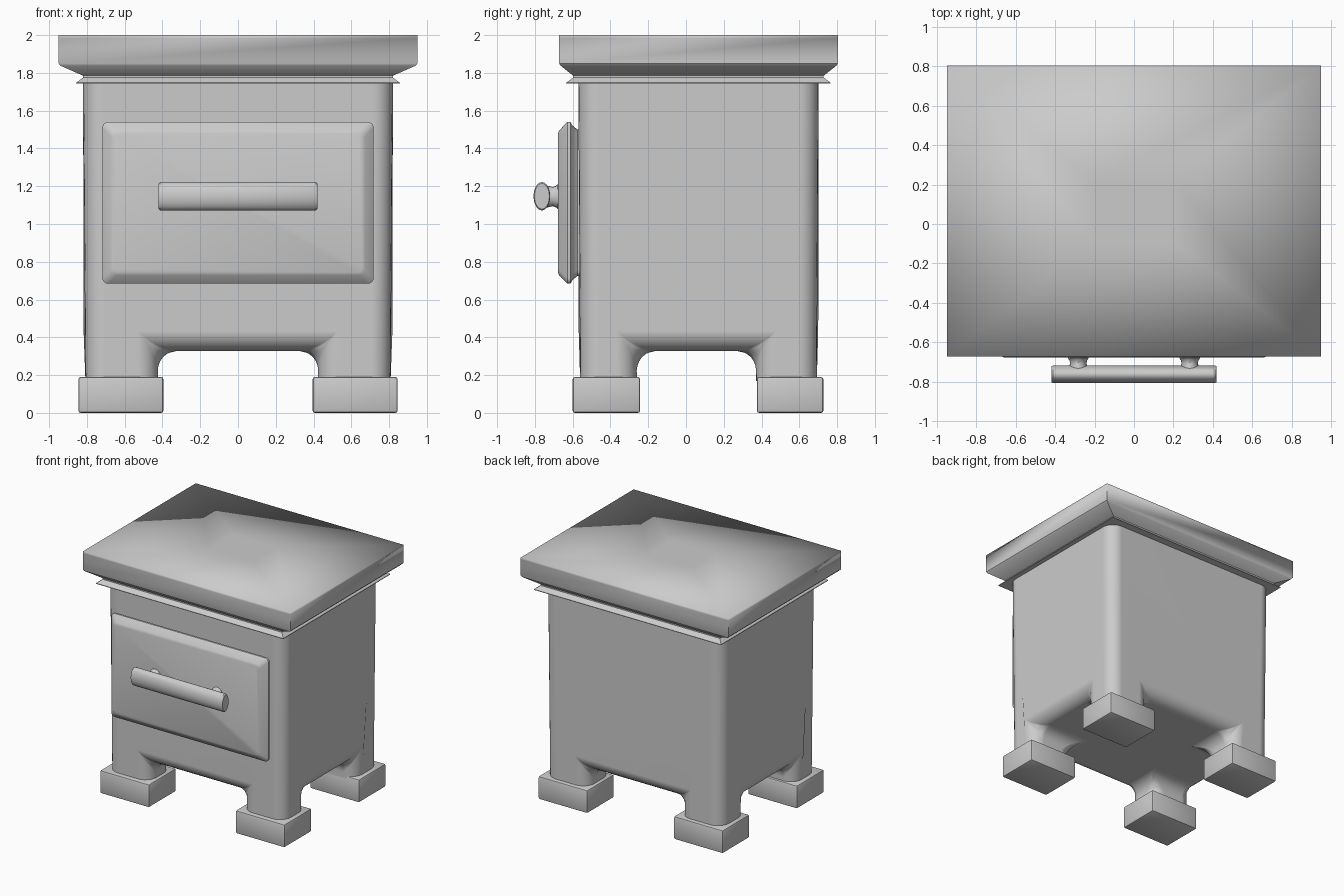
import bpy, bmesh, math
from mathutils import Matrix

if "Cube" in bpy.data.objects:
    bpy.data.objects.remove(bpy.data.objects["Cube"])

CY = 0.066  # depth centre of body and lid


def finish(name, bm, angle=35):
    bmesh.ops.recalc_face_normals(bm, faces=bm.faces)
    me = bpy.data.meshes.new(name)
    bm.to_mesh(me)
    bm.free()
    ob = bpy.data.objects.new(name, me)
    bpy.context.collection.objects.link(ob)
    bpy.ops.object.select_all(action='DESELECT')
    ob.select_set(True)
    bpy.context.view_layer.objects.active = ob
    bpy.ops.object.shade_smooth_by_angle(angle=math.radians(angle))
    return ob


def rect(hx, hy, r=0.0, seg=4):
    """Rectangle outline, with rounded corners when r > 0."""
    pts = []
    for i, (sx, sy) in enumerate([(1, 1), (-1, 1), (-1, -1), (1, -1)]):
        if r == 0:
            pts.append((sx * hx, sy * hy))
            continue
        for k in range(seg + 1):
            a = math.pi / 2 * (i + k / seg)
            pts.append((sx * (hx - r) + r * math.cos(a), sy * (hy - r) + r * math.sin(a)))
    return pts


def ellipse(rx, ry, n=32):
    return [(rx * math.cos(2 * math.pi * i / n), ry * math.sin(2 * math.pi * i / n)) for i in range(n)]


def loft(sections, place):
    """Skin a stack of (outline, height) sections and cap both ends."""
    bm = bmesh.new()
    rings = [[bm.verts.new(place(u, v, h)) for u, v in pts] for pts, h in sections]
    for a, b in zip(rings, rings[1:]):
        for i in range(len(a)):
            j = (i + 1) % len(a)
            bm.faces.new((a[i], a[j], b[j], b[i]))
    bm.faces.new(rings[0])
    bm.faces.new(rings[-1])
    return bm


# Body: box with four corner legs, soft corners and arched gaps between the legs
bm = bmesh.new()
xs, ys = [-0.82, -0.43, 0.43, 0.82], [-0.57, -0.265, 0.375, 0.702]
zb, zu, zt = 0.17, 0.328, 1.755
grid = [[bm.verts.new((x, y, zu)) for y in ys] for x in xs]
for i in range(3):
    for j in range(3):
        if i != 1 and j != 1:
            continue
        bm.faces.new((grid[i][j], grid[i + 1][j], grid[i + 1][j + 1], grid[i][j + 1]))
for i in (0, 2):  # legs
    for j in (0, 2):
        src = [grid[i][j], grid[i + 1][j], grid[i + 1][j + 1], grid[i][j + 1]]
        low = [bm.verts.new((v.co.x, v.co.y, zb)) for v in src]
        for k in range(4):
            m = (k + 1) % 4
            bm.faces.new((src[k], src[m], low[m], low[k]))
rim = ([grid[i][0] for i in range(3)] + [grid[3][j] for j in range(3)]
       + [grid[i][3] for i in (3, 2, 1)] + [grid[0][j] for j in (3, 2, 1)])
top = [bm.verts.new((v.co.x, v.co.y, zt)) for v in rim]
for k in range(len(rim)):  # walls
    m = (k + 1) % len(rim)
    bm.faces.new((rim[k], rim[m], top[m], top[k]))
bmesh.ops.recalc_face_normals(bm, faces=bm.faces)
bmesh.ops.dissolve_limit(bm, angle_limit=0.02, verts=bm.verts, edges=bm.edges)
soft = [e for e in bm.edges if len(e.link_faces) == 2 and e.calc_face_angle(0) > 0.5]
bmesh.ops.bevel(bm, geom=soft, offset=0.105, segments=6, profile=0.5, affect='EDGES', clamp_overlap=True)
for v in bm.verts:  # legs taper in slightly
    if v.co.z < 0.5:
        t = (0.5 - v.co.z) / 0.33
        v.co.x *= 1 - 0.015 * t
        v.co.y = CY + (v.co.y - CY) * (1 - 0.015 * t)
body = finish("body", bm, 60)
wn = body.modifiers.new("even_shading", 'WEIGHTED_NORMAL')
wn.keep_sharp = True

# Feet: one block under each leg
for side, sx in (("left", -1), ("right", 1)):
    for end, y0, y1 in (("front", -0.60, -0.243), ("back", 0.375, 0.727)):
        bm = bmesh.new()
        bmesh.ops.create_cube(bm, size=1, matrix=Matrix.Translation((sx * 0.62, (y0 + y1) / 2, 0.095))
                              @ Matrix.Diagonal((0.45, y1 - y0, 0.19, 1)))
        bmesh.ops.bevel(bm, geom=list(bm.edges), offset=0.012, segments=2, profile=0.5, affect='EDGES')
        finish(f"{end}_{side}_foot", bm)

# Lid: overhanging slab on a narrow neck with a thin flared lip below
lid_profile = [(0.857, 0.70, 1.743), (0.857, 0.70, 1.748), (0.82, 0.663, 1.775), (0.82, 0.663, 1.785),
               (0.94, 0.73, 1.838), (0.95, 0.738, 1.85), (0.95, 0.738, 1.985), (0.95, 0.738, 2.0),
               (0.2, 0.15, 2.0)]
bm = loft([(rect(hx, hy), z) for hx, hy, z in lid_profile], lambda u, v, h: (u, CY + v, h))
lid = finish("lid", bm)
for e in lid.data.edges:  # pillowy shading over the top rim
    if all(lid.data.vertices[i].co.z > 1.98 for i in e.vertices):
        e.use_edge_sharp = False

# Drawer front: panel with a wide chamfer in front and a small one behind
panel = [(0.04, -0.55), (0.04, -0.575), (0.02, -0.60), (0.0, -0.612), (0.0, -0.628), (0.045, -0.672), (0.06, -0.678)]
bm = loft([(rect(0.718 - d, 0.428 - d, 0.03), y) for d, y in panel], lambda u, v, h: (u, h, 1.112 + v))
finish("drawer_front", bm, 30)

# Handle: flattened bar on two flared posts
bar = [(0.9, -0.42), (1, -0.412), (1, 0.412), (0.9, 0.42)]
bm = loft([(ellipse(0.044 * s, 0.075 * s), x) for s, x in bar], lambda u, v, h: (h, -0.763 + u, 1.147 + v))
finish("drawer_handle", bm)
for side, sx in (("left", -1), ("right", 1)):
    post = [(1.15, -0.66), (1.15, -0.68), (1.0, -0.69), (0.9, -0.705), (1.0, -0.725), (1.05, -0.75)]
    bm = loft([(ellipse(0.046 * s, 0.056 * s, 20), y) for s, y in post],
              lambda u, v, h: (sx * 0.283 + u, h, 1.145 + v))
    finish(f"{side}_handle_post", bm)
